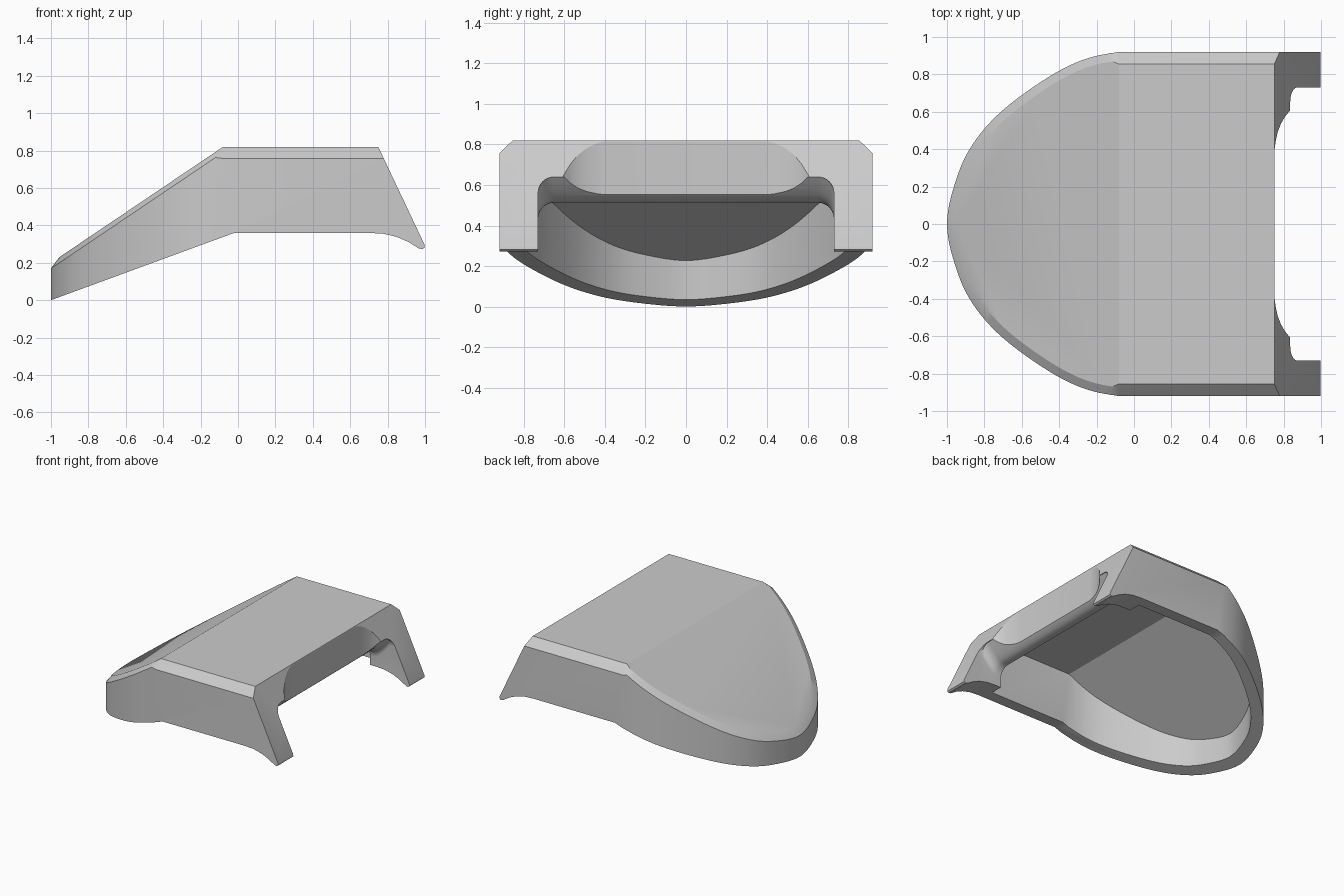
import bpy, bmesh, math
from mathutils import Vector

cube = bpy.data.objects.get("Cube")
if cube:
    bpy.data.objects.remove(cube, do_unlink=True)

grey = bpy.data.materials.new("plain grey")
grey.use_nodes = True
GREY = (0.6, 0.6, 0.6, 1)
grey.diffuse_color = GREY
grey.node_tree.nodes["Principled BSDF"].inputs["Base Color"].default_value = GREY


def make(name, bm):
    bmesh.ops.recalc_face_normals(bm, faces=bm.faces)
    mesh = bpy.data.meshes.new(name)
    bm.to_mesh(mesh)
    bm.free()
    ob = bpy.data.objects.new(name, mesh)
    bpy.context.collection.objects.link(ob)
    mesh.materials.append(grey)
    return ob


def loft(name, rings):
    """Closed solid through rings with equal point counts."""
    bm = bmesh.new()
    loops = [[bm.verts.new(p) for p in ring] for ring in rings]
    for a, b in zip(loops, loops[1:]):
        for i in range(len(a)):
            j = (i + 1) % len(a)
            bm.faces.new((a[i], a[j], b[j], b[i]))
    bm.faces.new(loops[0])
    bm.faces.new(loops[-1])
    return make(name, bm)


def hull(name, points):
    bm = bmesh.new()
    for p in points:
        bm.verts.new(p)
    res = bmesh.ops.convex_hull(bm, input=bm.verts)
    spare = {v for v in res["geom_interior"] + res["geom_unused"]
             if isinstance(v, bmesh.types.BMVert)}
    bmesh.ops.delete(bm, geom=list(spare), context="VERTS")
    bmesh.ops.dissolve_limit(bm, angle_limit=math.radians(0.5),
                             verts=bm.verts, edges=bm.edges)
    return make(name, bm)


def combine(target, cutter, operation):
    mod = target.modifiers.new(operation, "BOOLEAN")
    mod.operation, mod.object, mod.solver = operation, cutter, "EXACT"
    bpy.context.view_layer.objects.active = target
    bpy.ops.object.modifier_apply(modifier=mod.name)
    bpy.data.objects.remove(cutter, do_unlink=True)


def smooth_path(keys, steps):
    """Catmull-Rom path through the key points."""
    out = []
    for a, b, c, d in zip(keys, keys[1:], keys[2:], keys[3:]):
        for s in range(steps):
            t = s / steps
            out.append(0.5 * (2 * b + (c - a) * t + (2 * a - 5 * b + 4 * c - d) * t * t
                              + (3 * b - a - 3 * c + d) * t ** 3))
    return out + [keys[-2]]


def roof(x):
    return min(0.82, 0.82 + 0.674 * (x + 0.08))


# Half plan outline, from the nose back to the straight flank
half = [(-1, 0), (-0.95, 0.24), (-0.86, 0.43), (-0.7, 0.61), (-0.45, 0.79),
        (-0.25, 0.885), (-0.05, 0.92)]
keys = [Vector(p) for p in [(-0.95, -0.24)] + half + [(0.2, 0.92)]]
curve = smooth_path(keys, 6)
normals = []
for i, p in enumerate(curve):
    a = curve[i - 1] if i else Vector((p.x, -0.1))
    b = curve[min(i + 1, len(curve) - 1)]
    t = (b - a).normalized() if i else Vector((0, 1))
    normals.append(Vector((-t.y, t.x)))
normals[-1] = Vector((0, 1))


def shell_points(inset, lower, rear, chamfer):
    pts = []
    plan = [(p + -n * inset, n) for p, n in zip(curve, normals)]
    plan += [(Vector((x, 0.92 - inset)), Vector((0, 1))) for x in (-0.08, rear)]
    for p, n in plan:
        flat = p.x > -0.09
        w, drop = (0.065, 0.062) if flat else (0.045, 0.03)
        if not chamfer:
            w = drop = 0
        q = p - n * w
        for s in (1, -1):
            pts += [(p.x, s * p.y, -0.2), (p.x, s * p.y, roof(p.x) - drop - lower),
                    (q.x, s * q.y, roof(q.x) - lower)]
    return pts


body = hull("shell_body", shell_points(0, 0, 1.2, True))

# Side profile: raked rear, curved leg tips and rising lower edge
side = [(-1.2, -0.073), (-0.02, 0.36), (0.70, 0.36), (0.78, 0.355), (0.85, 0.338),
        (0.91, 0.312), (0.965, 0.278), (0.985, 0.273), (0.998, 0.282), (0.996, 0.3),
        (0.75, 0.82), (0.7, 0.928), (-1.2, 0.928)]
combine(body, loft("side_profile", [[(x, y, z) for x, z in side] for y in (-1.1, 1.1)]),
        "INTERSECT")

# Hollow underside
combine(body, hull("cavity", shell_points(0.092, 0.035, 0.65, False)), "DIFFERENCE")


# Rear doorway with rounded corners and a lip that curves upward
def door(x, top):
    w, r = 0.73, 0.08
    arc = [(w - r + r * math.cos(a), top - r + r * math.sin(a))
           for a in [math.pi / 2 * k / 8 for k in range(9)]]
    right = [(w, -0.2)] + arc
    return [(x, y, z) for y, z in right + [(-y, z) for y, z in reversed(right)]]


lip = [(0.6, 0.512), (0.69, 0.514), (0.72, 0.525), (0.75, 0.55), (0.78, 0.58),
       (0.81, 0.615), (0.83, 0.64), (1.2, 0.641)]
combine(body, loft("doorway", [door(x, z) for x, z in lip]), "DIFFERENCE")

# Upright recess in the raked rear face
bow = [(0.752, 0.4), (0.757, 0.44), (0.768, 0.49), (0.785, 0.535), (0.805, 0.57),
       (0.832, 0.605), (0.87, 0.63), (1.2, 0.65)]
plan = bow + [(x, -y) for x, y in reversed(bow)]
combine(body, loft("recess", [[(x, y, z) for x, y in plan] for z in (0.45, 1.1)]),
        "DIFFERENCE")

bpy.ops.object.select_all(action="DESELECT")
body.select_set(True)
bpy.context.view_layer.objects.active = body
bpy.ops.object.shade_smooth_by_angle(angle=math.radians(22))
